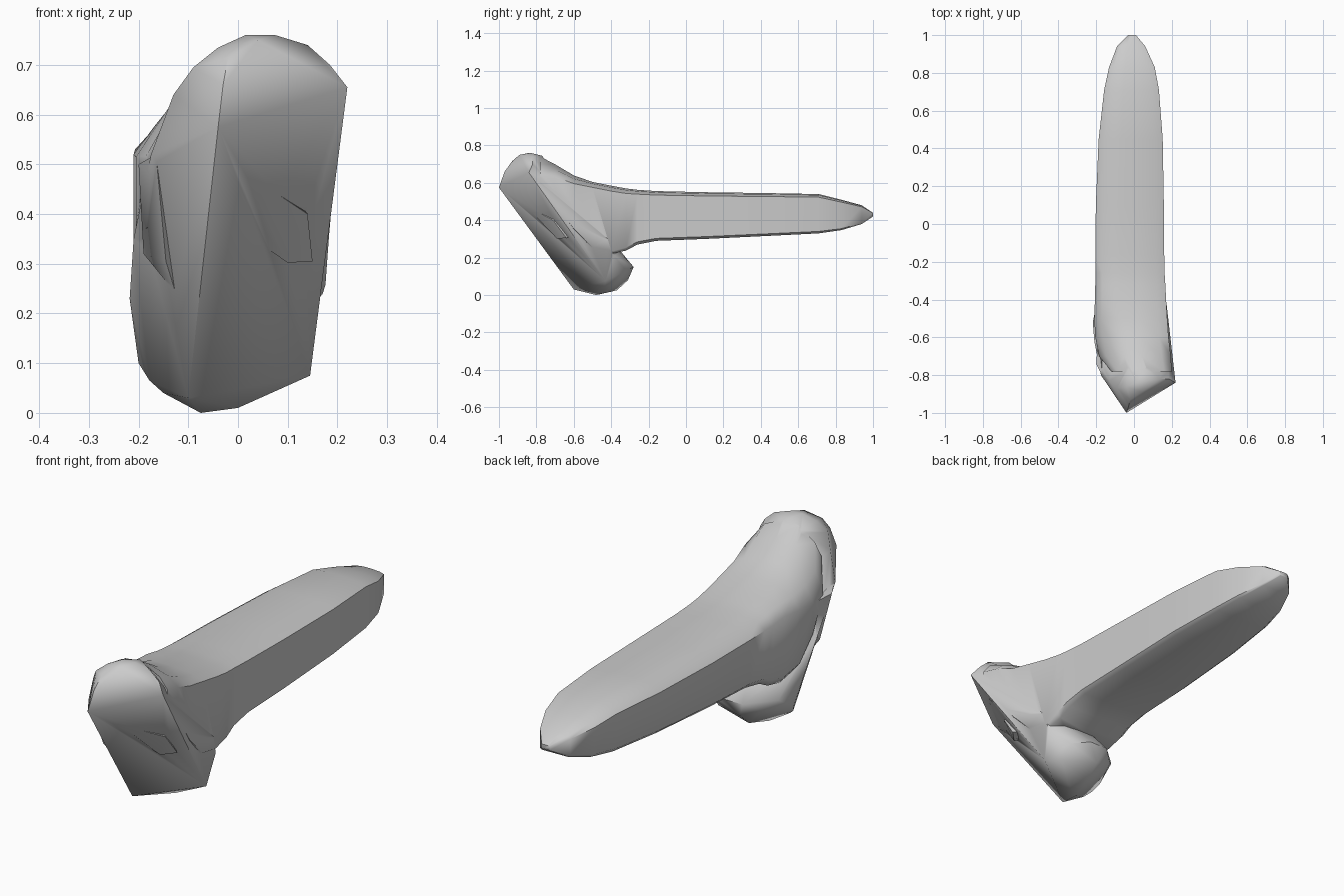
import bpy, bmesh, math

cube = bpy.data.objects.get("Cube")
if cube:
    bpy.data.objects.remove(cube, do_unlink=True)

mat = bpy.data.materials.new("stone grey")
mat.use_nodes = True
grey = (0.6, 0.6, 0.6, 1)
mat.diffuse_color = grey
mat.node_tree.nodes["Principled BSDF"].inputs["Base Color"].default_value = grey


def make_object(name, bm):
    bmesh.ops.recalc_face_normals(bm, faces=bm.faces)
    mesh = bpy.data.meshes.new(name)
    bm.to_mesh(mesh)
    bm.free()
    mesh.materials.append(mat)
    obj = bpy.data.objects.new(name, mesh)
    bpy.context.collection.objects.link(obj)
    return obj


def hull(name, points):
    bm = bmesh.new()
    for p in points:
        bm.verts.new(p)
    res = bmesh.ops.convex_hull(bm, input=bm.verts)
    loose = {v for v in res["geom_interior"] + res["geom_unused"]
             if isinstance(v, bmesh.types.BMVert)}
    bmesh.ops.delete(bm, geom=list(loose), context="VERTS")
    return make_object(name, bm)


def loft(name, sections, ring):
    # each section: y, bottom, top, left edge, right edge, shoulder drops
    bm = bmesh.new()
    rows = []
    for y, zb, zt, xl, xr, *drops in sections:
        mid, half = (xl + xr) / 2, (xr - xl) / 2
        row = []
        for u, v in ring:
            z = zb + v * (zt - zb)
            if drops and v > .5:
                z -= drops[u > 0] * abs(u) ** 2.5
            row.append(bm.verts.new((mid + u * half, y, z)))
        rows.append(row)
    n = len(ring)
    for a, b in zip(rows, rows[1:]):
        for i in range(n):
            j = (i + 1) % n
            bm.faces.new((a[i], a[j], b[j], b[i]))
    bm.faces.new(rows[0])
    bm.faces.new(rows[-1])
    return make_object(name, bm)


# slanted wedge head: front face, domed top, rounded flank and heel
front_face = [(-.04, -1, .575), (-.1, -.6, .03), (.22, -.84, .655), (.145, -.43, .075)]
dome = [(-.03, -.97, .66), (-.02, -.93, .715), (.04, -.89, .75), (.015, -.84, .76),
        (.075, -.83, .76), (.14, -.82, .74), (.185, -.82, .7), (-.04, -.86, .735),
        (-.09, -.87, .695), (-.13, -.83, .64), (.06, -.77, .745), (-.03, -.77, .725)]
flank = [(-.175, -.8, .52), (-.21, -.62, .35), (-.218, -.52, .23), (-.2, -.47, .1),
         (-.178, -.5, .065), (-.15, -.52, .04), (-.075, -.48, 0), (0, -.44, .01)]
heel = [(-.05, -.37, .025), (-.05, -.31, .08), (-.08, -.28, .15), (.01, -.28, .15),
        (.09, -.32, .13), (-.14, -.33, .12), (-.19, -.38, .16), (.1, -.37, .065)]
right_wall = [(.16, -.385, .21), (.172, -.42, .3)]
head = hull("head", front_face + dome + flank + heel + right_wall)

# handle flaring into the head and tapering to a faceted tip
ring = [(-.85, .02), (.9, 0), (1, .05), (1, .92), (.75, .975), (.2, 1),
        (-.3, 1), (-.8, .95), (-1, .85), (-1, .12)]
handle = loft("handle", [
    (-.78, .6, .742, -.12, .2, .09, .08), (-.7, .48, .7, -.185, .195, .15, .05),
    (-.6, .34, .64, -.205, .183, .08, .02), (-.5, .24, .605, -.21, .176, .03, 0),
    (-.4, .22, .585, -.207, .17), (-.32, .238, .57, -.205, .166),
    (-.26, .27, .563, -.205, .162), (-.16, .29, .556, -.205, .16), (.1, .3, .55, -.202, .158),
    (.45, .317, .545, -.187, .152), (.71, .33, .54, -.158, .132), (.83, .347, .51, -.132, .11),
    (.94, .38, .48, -.09, .06), (1, .42, .44, -.03, .01)], ring)

# shallow nubs with undercut lower edges on the two front faces
nubs = [
    hull("front_nub", [(.15, -.64, .305), (.1, -.69, .302), (.06, -.71, .33), (.02, -.86, .48),
                       (.14, -.71, .4), (.1, -.6, .32), (.1, -.7, .45)]),
    hull("flank_nub", [(-.19, -.67, .32), (-.145, -.74, .305), (-.125, -.69, .24), (-.2, -.74, .5),
                       (-.165, -.81, .52), (-.14, -.6, .4), (-.19, -.6, .5)])]

# merge everything into one solid
for part in [handle] + nubs:
    mod = head.modifiers.new(part.name, "BOOLEAN")
    mod.operation, mod.solver, mod.object = "UNION", "EXACT", part
bpy.context.view_layer.objects.active = head
head.select_set(True)
for mod in list(head.modifiers):
    bpy.ops.object.modifier_apply(modifier=mod.name)
for part in [handle] + nubs:
    bpy.data.objects.remove(part, do_unlink=True)
head.name = "hammer_body"
bpy.ops.object.shade_smooth_by_angle(angle=math.radians(50))
